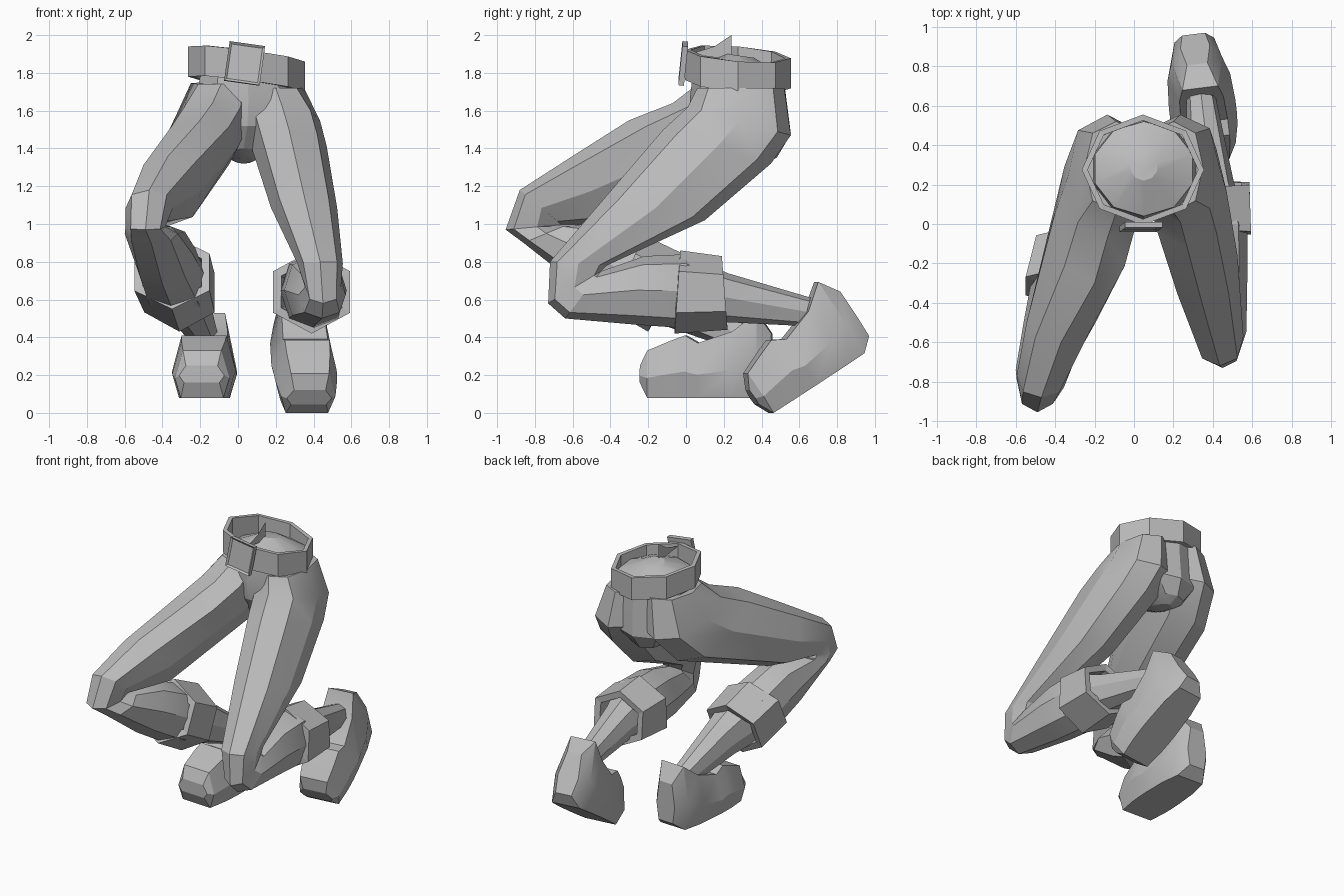
import bpy, bmesh
from math import sin, cos, tau, radians, copysign
from mathutils import Vector, Matrix, Euler

cube = bpy.data.objects.get("Cube")
if cube:
    bpy.data.objects.remove(cube)

grey = bpy.data.materials.new("plain_grey")
grey.use_nodes = True
grey.diffuse_color = (0.5, 0.5, 0.5, 1)
grey.node_tree.nodes["Principled BSDF"].inputs["Base Color"].default_value = (0.5, 0.5, 0.5, 1)


def finish(name, bm, matrix=None, wall=0):
    """Turn a bmesh into a named object; walled parts stay flat shaded."""
    if matrix:
        bm.transform(matrix)
    bmesh.ops.recalc_face_normals(bm, faces=bm.faces)
    mesh = bpy.data.meshes.new(name)
    bm.to_mesh(mesh)
    bm.free()
    mesh.materials.append(grey)
    obj = bpy.data.objects.new(name, mesh)
    bpy.context.collection.objects.link(obj)
    if wall:
        mod = obj.modifiers.new("wall", "SOLIDIFY")
        mod.thickness = wall
        mod.offset = -1
    else:
        bpy.ops.object.select_all(action="DESELECT")
        obj.select_set(True)
        bpy.context.view_layer.objects.active = obj
        bpy.ops.object.shade_smooth_by_angle(angle=radians(25))


def bridge(rings, capped=True):
    """Skin a list of point rings."""
    bm = bmesh.new()
    loops = [[bm.verts.new(p) for p in ring] for ring in rings]
    n = len(loops[0])
    for a, b in zip(loops, loops[1:]):
        for i in range(n):
            j = (i + 1) % n
            bm.faces.new((a[i], a[j], b[j], b[i]))
    if capped:
        bm.faces.new(loops[0])
        bm.faces.new(loops[-1])
    return bm


def section(x, front, back, width, sides, power=1.0):
    """Ring spanning two (y, z) points, half-width along x; power below 1 is boxier."""
    p, q = Vector((x, *front)), Vector((x, *back))
    mid, arm = (p + q) / 2, (p - q) / 2

    def bulge(v):
        return copysign(abs(v) ** power, v) if abs(v) > 1e-6 else 0

    return [mid + arm * bulge(cos(tau * i / sides)) + Vector((width * bulge(sin(tau * i / sides)), 0, 0))
            for i in range(sides)]


def loft(name, stations, sides=8, wall=0, power=1.0):
    rings = [section(*s, sides, power) for s in stations]
    finish(name, bridge(rings, capped=not wall), wall=wall)


# Hips, closed by a shallow dome inside the belt, narrowing to the crotch
loft("hips", [
    (.05, (.22, 1.90), (.36, 1.88), .07),
    (.05, (.04, 1.83), (.52, 1.78), .26),
    (.055, (.02, 1.66), (.53, 1.62), .29),
    (.05, (.04, 1.52), (.54, 1.45), .27),
    (.03, (.12, 1.40), (.48, 1.35), .13),
    (.03, (.22, 1.35), (.40, 1.32), .05),
], sides=10)

# Legs: hip, thigh, knee, calf, ankle
loft("left_leg", [
    (.20, (.06, 1.72), (.52, 1.72), .15),
    (.235, (.01, 1.62), (.555, 1.47), .20),
    (.27, (-.12, 1.50), (.45, 1.32), .20),
    (.35, (-.42, 1.15), (.10, 1.02), .175),
    (.435, (-.72, .80), (-.42, .78), .12),
    (.45, (-.73, .58), (-.45, .75), .095),
    (.445, (-.64, .50), (-.45, .75), .125),
    (.41, (-.30, .47), (-.22, .83), .165),
    (.40, (-.03, .45), (0, .84), .175),
    (.39, (.22, .48), (.22, .74), .115),
    (.34, (.62, .46), (.66, .61), .075),
], power=.85)
loft("right_leg", [
    (-.09, (.06, 1.74), (.52, 1.75), .16),
    (-.135, (-.07, 1.64), (.555, 1.48), .20),
    (-.20, (-.30, 1.55), (.38, 1.28), .205),
    (-.37, (-.60, 1.36), (-.40, .99), .175),
    (-.47, (-.88, 1.18), (-.65, .99), .125),
    (-.49, (-.955, .97), (-.62, 1.0), .105),
    (-.46, (-.86, .90), (-.62, 1.0), .14),
    (-.40, (-.58, .68), (-.42, 1.0), .16),
    (-.34, (-.34, .53), (-.17, .89), .175),
    (-.26, (-.08, .45), (.05, .70), .115),
    (-.18, (.24, .34), (.32, .48), .075),
], power=.85)

# Six-sided bands around the calves
loft("left_calf_band", [(.39, (-.06, .42), (-.03, .86), .235),
                        (.395, (.22, .44), (.19, .83), .22)], sides=6, wall=.05)
loft("right_calf_band", [(-.35, (-.41, .55), (-.22, .94), .23),
                         (-.31, (-.20, .43), (-.01, .84), .215)], sides=6, wall=.05)

# Shoes: flat sole, rounded toe and heel, raised heel collar
shoe_stations = [  # distance from toe, bottom, top, half-width
    (-.04, .08, .17, .12), (0, 0, .25, .145), (.12, 0, .30, .165), (.2, 0, .33, .17),
    (.27, 0, .29, .17), (.45, 0, .35, .16), (.58, 0, .45, .13), (.655, .06, .34, .075)]


def shoe(name, toe, pitch, yaw):
    rings = []
    for y, low, high, w in shoe_stations:
        mid = low + (high - low) * .42
        half = [(.78 * w, low), (w, mid), (.7 * w, high)]
        outline = half + [(-x, z) for x, z in reversed(half)]
        rings.append([Vector((x, y, z)) for x, z in outline])
    turn = Matrix.Rotation(radians(yaw), 4, "Z") @ Matrix.Rotation(radians(pitch), 4, "X")
    finish(name, bridge(rings), Matrix.Translation(toe) @ turn)


shoe("left_shoe", (.365, .45, 0), 33, 7)
shoe("right_shoe", (-.19, -.20, .08), 0, -3)

# Belt, sloping down to the left and the back
belt_rings = []
for drop in (0, .16):
    ring = section(.045, (-.005, 1.90), (.555, 1.90), .31, 8)
    belt_rings.append([Vector((p.x, p.y, p.z - drop - .13 * (p.x - .045) - .08 * (p.y - .275)))
                       for p in ring])
finish("belt", bridge(belt_rings, capped=False), wall=.03)

# Buckle with a recessed front panel
bm = bmesh.new()
bmesh.ops.create_cube(bm, size=1, matrix=Matrix.Diagonal((.19, .03, .21, 1)))
panel = min(bm.faces, key=lambda f: f.calc_center_median().y)
bmesh.ops.inset_individual(bm, faces=[panel], thickness=.018, depth=0)
bmesh.ops.translate(bm, verts=panel.verts, vec=(0, .01, 0))
tilt = Euler((radians(-6), radians(8), 0)).to_matrix().to_4x4()
finish("belt_buckle", bm, Matrix.Translation((.035, -.015, 1.85)) @ tilt)

# Thin belt end standing up inside the waist
bm = bmesh.new()
bm.faces.new([bm.verts.new((.05, y, z)) for y, z in
              ((.02, 1.90), (.15, 1.94), (.24, 2.0), (.24, 1.87))])
finish("belt_end", bm)
